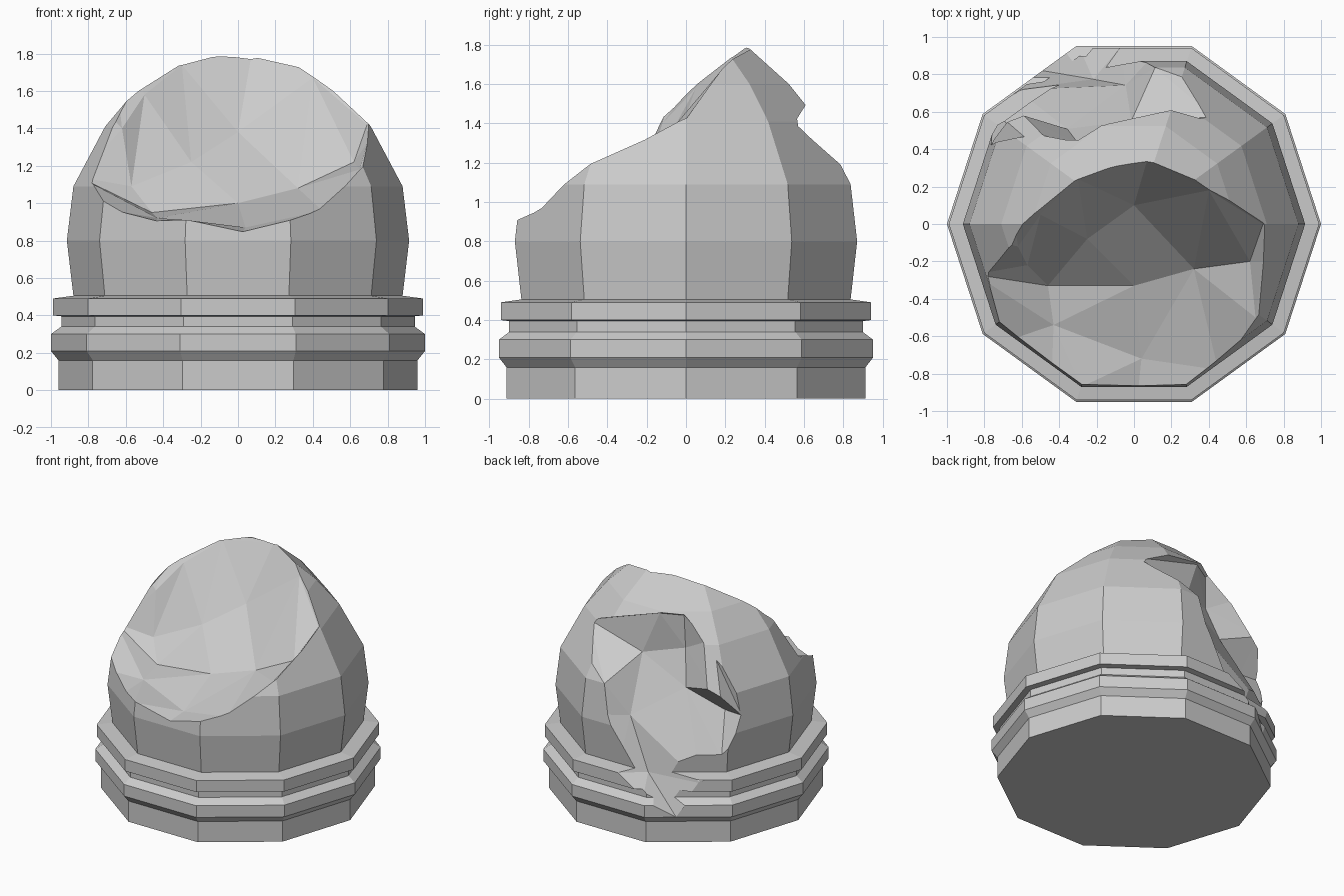
import bpy, bmesh, math
from mathutils import Vector
from mathutils.geometry import delaunay_2d_cdt

if "Cube" in bpy.data.objects:
    bpy.data.objects.remove(bpy.data.objects["Cube"])

SIDES = 10


def lathe(name, profile):
    bm = bmesh.new()
    rings = [[bm.verts.new((r * math.cos(2 * math.pi * i / SIDES),
                            r * math.sin(2 * math.pi * i / SIDES), z))
              for i in range(SIDES)] for r, z in profile]
    for a, b in zip(rings, rings[1:]):
        for i in range(SIDES):
            j = (i + 1) % SIDES
            bm.faces.new((a[i], a[j], b[j], b[i]))
    bm.faces.new(rings[0][::-1])
    bm.faces.new(rings[-1])
    return finish(name, bm)


def finish(name, bm):
    bmesh.ops.recalc_face_normals(bm, faces=bm.faces)
    me = bpy.data.meshes.new(name)
    bm.to_mesh(me)
    bm.free()
    ob = bpy.data.objects.new(name, me)
    bpy.context.collection.objects.link(ob)
    return ob


def break_off(target, points, u, v, n):
    """Remove everything beyond a faceted relief given as (u, v, height)."""
    u, v, n = Vector(u), Vector(v), Vector(n)
    res = delaunay_2d_cdt([Vector(p[:2]) for p in points], [], [], 0, 1e-5)
    bm = bmesh.new()
    vs = [bm.verts.new(u * p[0] + v * p[1] + n * p[2]) for p in points]
    for f in res[2]:
        bm.faces.new([vs[res[3][i][0]] for i in f])
    out = bmesh.ops.extrude_face_region(bm, geom=bm.faces[:], use_keep_orig=True)
    for g in out["geom"]:
        if isinstance(g, bmesh.types.BMVert):
            g.co += n * (3 - g.co.dot(n))
    cutter = finish("fracture_cutter", bm)
    cutter.hide_render = True
    mod = target.modifiers.new("fracture", 'BOOLEAN')
    mod.operation = 'DIFFERENCE'
    mod.solver = 'EXACT'
    mod.object = cutter
    bpy.context.view_layer.objects.active = target
    bpy.ops.object.modifier_apply(modifier=mod.name)
    bpy.data.objects.remove(cutter)


# Ten-sided stump with moulded base rings and a domed top
stump = lathe("broken_dome", [
    (.96, 0), (.96, .16), (1, .21), (1, .30), (.945, .34), (.945, .395),
    (.99, .40), (.99, .49), (.88, .505), (.915, .80), (.88, 1.09),
    (.71, 1.41), (.55, 1.60), (.34, 1.78), (.1, 1.86)])

# Large sloping break across the front, seen from above
front_break = [
    (-.25, -.08, 1.22), (0, .1, 1.38), (.32, -.24, 1.08), (0, -.33, 1.0),
    (-.46, -.33, .95), (-.57, -.22, 1.09), (-.43, -.54, .92),
    (.04, -.72, .87), (-.28, -.87, .91), (.62, -.2, 1.22),
    (.69, -.2, 1.32), (.65, -.5, 1.18), (.45, -.78, .96),
    (-.62, -.12, 1.4), (-.5, .05, 1.58), (-.3, .24, 1.74),
    (.07, .34, 1.78), (.4, .18, 1.67), (.69, 0, 1.42),
    (-1.2, 0, 2), (-.7, .4, 2.1), (.1, .6, 2.2), (.8, .4, 2.1),
    (1.2, .1, 2), (1.2, -.6, 1.4), (.7, -1.1, .96), (0, -1.1, .81),
    (-.45, -1.1, .88), (-.9, -.7, 1.0), (-.85, -.27, 1.14),
    (-1.2, -.4, 1.2)]
break_off(stump, front_break, (1, 0, 0), (0, 1, 0), (0, 0, 1))

# Jagged hollow at the back left, looking square onto one facet
back_break = [
    (-.32, 1.26, .45), (-.02, 1.32, .52), (-.02, 1.06, .62),
    (-.41, .85, .62), (.25, .92, .70), (-.29, .47, .75), (-.1, .21, .95),
    (-.33, .36, .92), (-.686, 1.4, .2), (-.2, 1.58, .5), (-.03, 1.57, .52),
    (.13, 1.45, .7), (.155, 1.15, .86), (.366, .92, .8), (-.59, 1.09, .6),
    (-.57, .87, .65), (-.51, .49, .8), (.07, .47, .95), (.22, .62, .87),
    (-1.2, 1.9, 1.3), (0, 2.1, 1.3), (1, 1.7, 1.3), (.9, .7, 1.3),
    (.5, .3, 1.3), (-.1, -.1, 1.3), (-.6, .2, 1.3), (-1.2, .6, 1.3)]
break_off(stump, back_break, (-.8, -.6, 0), (0, 0, 1), (-.6, .8, 0))
